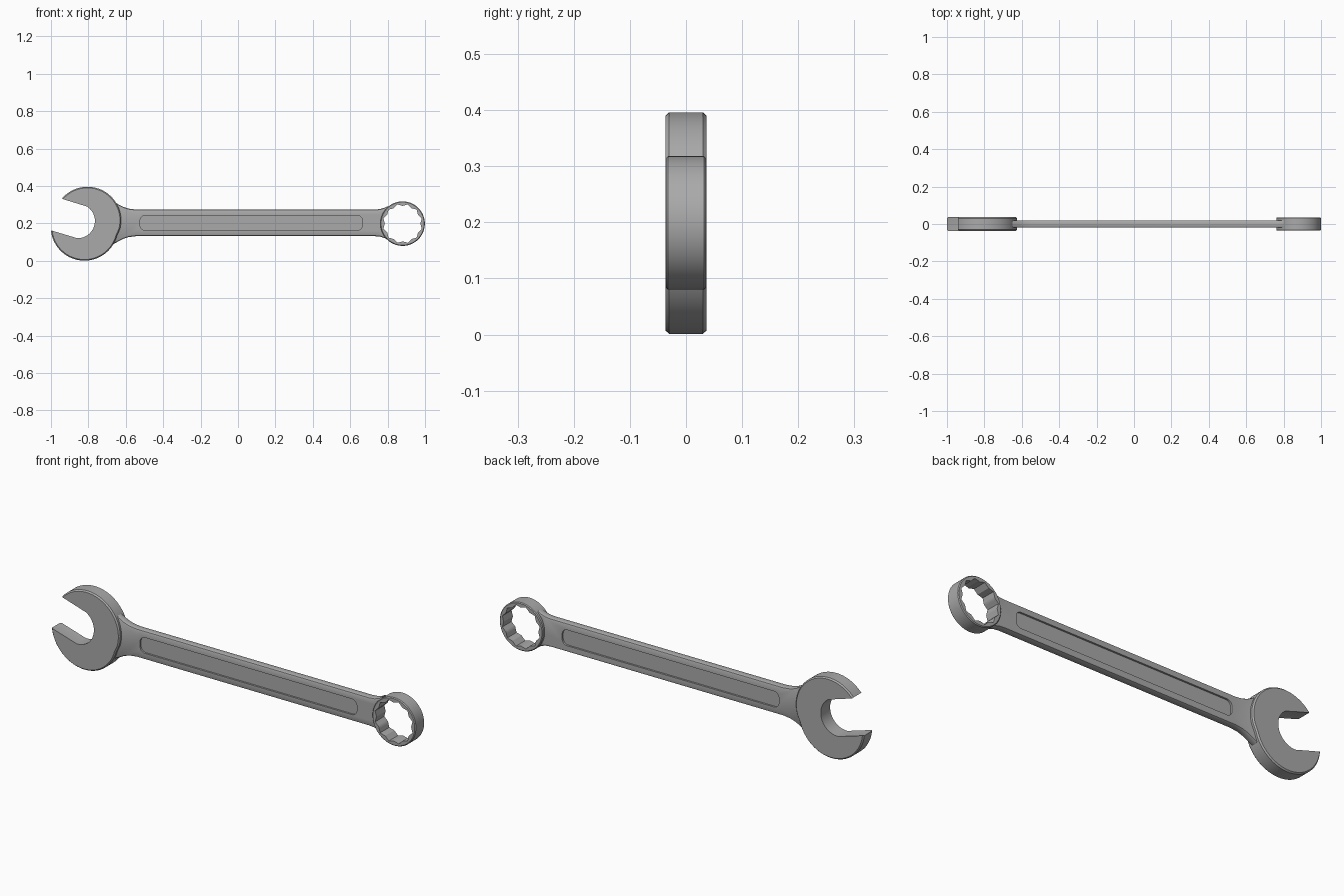
import bpy, bmesh
from math import sin, cos, pi, radians

if "Cube" in bpy.data.objects:
    bpy.data.objects.remove(bpy.data.objects["Cube"])

# Brushed steel colour
steel = bpy.data.materials.new("steel grey")
steel.use_nodes = True
steel.diffuse_color = (0.4, 0.4, 0.4, 1)
steel.node_tree.nodes["Principled BSDF"].inputs["Base Color"].default_value = (0.4, 0.4, 0.4, 1)


def arc(cx, cz, r, start, end, n):
    """Points on an arc in the XZ plane, angles in degrees."""
    angles = [radians(start + (end - start) * i / n) for i in range(n + 1)]
    return [(cx + r * cos(a), cz + r * sin(a)) for a in angles]


def loft(name, layers, ring=False):
    """Skin outlines (y, [(x, z)...]); cap the ends, or close into a ring."""
    bm = bmesh.new()
    loops = [[bm.verts.new((x, y, z)) for x, z in pts] for y, pts in layers]
    n = len(loops[0])
    pairs = list(zip(loops, loops[1:]))
    if ring:
        pairs.append((loops[-1], loops[0]))
    else:
        bm.faces.new(loops[0])
        bm.faces.new(loops[-1])
    for a, b in pairs:
        for i in range(n):
            j = (i + 1) % n
            bm.faces.new((a[i], a[j], b[j], b[i]))
    bmesh.ops.recalc_face_normals(bm, faces=bm.faces)
    mesh = bpy.data.meshes.new(name)
    bm.to_mesh(mesh)
    bm.free()
    obj = bpy.data.objects.new(name, mesh)
    bpy.context.collection.objects.link(obj)
    mesh.materials.append(steel)
    return obj


def smooth(obj):
    bpy.ops.object.select_all(action='DESELECT')
    obj.select_set(True)
    bpy.context.view_layer.objects.active = obj
    bpy.ops.object.shade_smooth_by_angle(angle=radians(30))


def mirrored(half):
    """Pair (y, inset) steps from the middle out on both sides."""
    return [(-y, d) for y, d in reversed(half)] + half


# Open jaw: two offset arcs outside, a slanted slot with a round floor inside
def jaw_outline(inset):
    r = 0.18 - inset
    upper = arc(-0.805, 0.216, r, 139, -15, 40)
    lower = arc(-0.821, 0.181, r, -15, -173.5, 40)
    floor = arc(-0.857, 0.213, 0.092, -92, 57, 24)
    return upper + lower + floor


jaw = loft("open_jaw", [(y, jaw_outline(d)) for y, d in mirrored([(0.03, 0), (0.0365, 0.006)])])
smooth(jaw)


# Ring end with a twelve-point hole
def hole_outline(tip):
    step = radians(30)
    pts = []
    for i in range(72):
        a = radians(5 * i)
        # distance to the nearest side of two overlapping hexagons
        off = (a % step) - step / 2
        pts.append((0.88 + tip * cos(pi / 6) / cos(pi / 6 - abs(abs(off))) * cos(a),
                    0.199 + tip * cos(pi / 6) / cos(pi / 6 - abs(off)) * sin(a)))
    return pts


def ring_outline(inset):
    return arc(0.88, 0.199, 0.119 - inset, 0, 355, 71)


sections = [(y, ring_outline(d)) for y, d in mirrored([(0.032, 0), (0.036, 0.004)])]
sections += [(0.036, hole_outline(0.106)), (-0.036, hole_outline(0.106))]
smooth(loft("ring_end", sections, ring=True))


# Flat handle, flaring into both heads
MID = 0.203
flare = [(-0.685, 0.122), (-0.645, 0.102), (-0.615, 0.086), (-0.585, 0.076), (-0.545, 0.071),
         (0.73, 0.071), (0.76, 0.074), (0.783, 0.081), (0.8, 0.09)]


def handle_outline(inset):
    top = [(x, MID + w - inset) for x, w in flare]
    end = arc(0.88, MID, 0.112, 135, 225, 16)
    bottom = [(x, MID - w + inset) for x, w in reversed(flare)]
    return top + end + bottom


steps = mirrored([(0.012, 0), (0.0175, 0.003), (0.02, 0.008)])
handle = loft("handle", [(y, handle_outline(d)) for y, d in steps])


# Rounded panel recessed into both faces of the handle
def panel_outline():
    left, right, half, r = -0.524, 0.666, 0.039, 0.028
    pts = []
    for x, z, a in ((right - r, half - r, 0), (left + r, half - r, 90),
                    (left + r, r - half, 180), (right - r, r - half, 270)):
        pts += arc(x, MID + z, r, a, a + 90, 8)
    return pts


bpy.context.view_layer.objects.active = handle
for side in (-1, 1):
    cutter = loft("panel_cutter", [(side * 0.011, panel_outline()), (side * 0.04, panel_outline())])
    cutter.hide_render = True
    cut = handle.modifiers.new("panel", 'BOOLEAN')
    cut.operation = 'DIFFERENCE'
    cut.solver = 'EXACT'
    cut.object = cutter
    bpy.ops.object.modifier_apply(modifier=cut.name)
    bpy.data.objects.remove(cutter)
smooth(handle)
